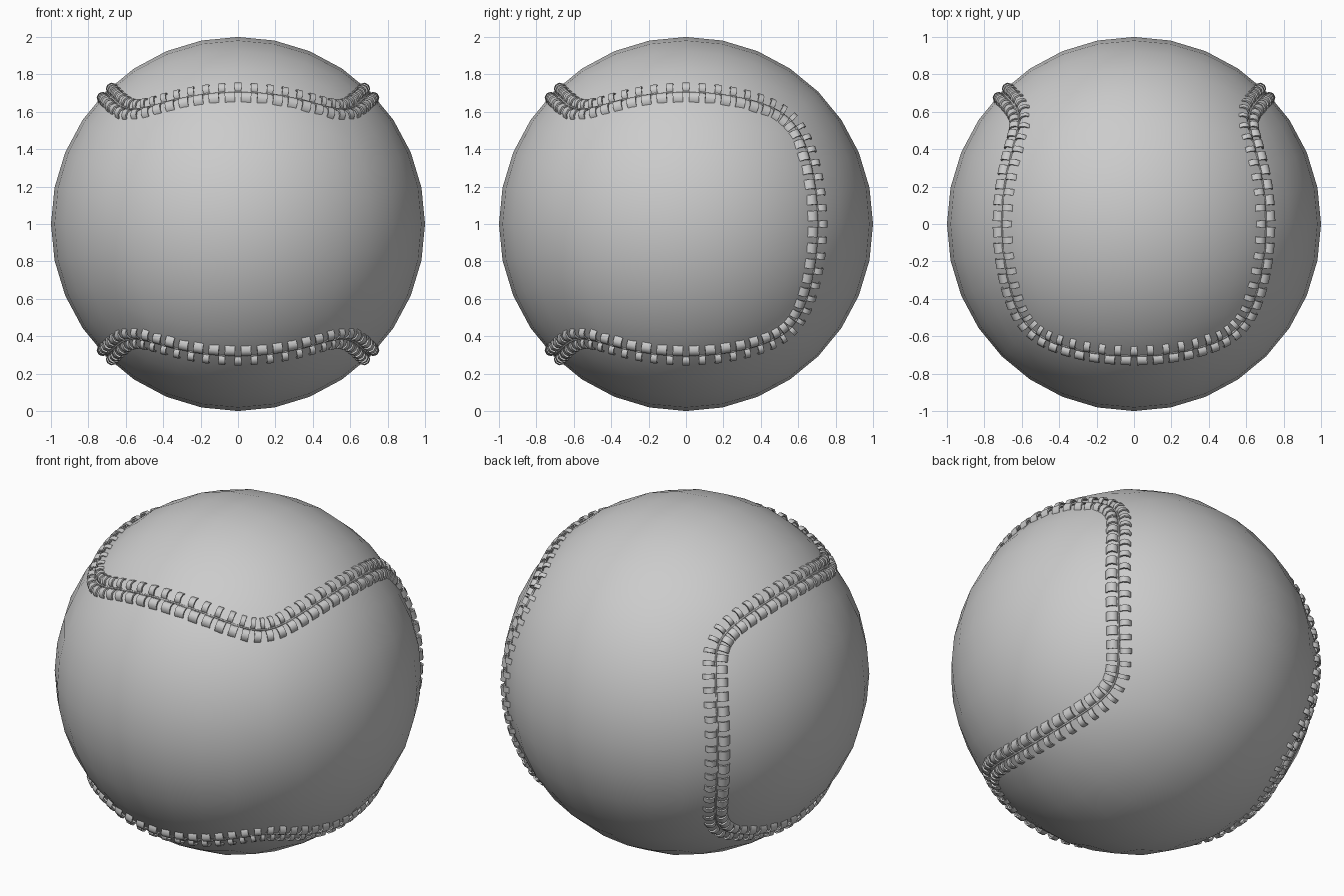
import bpy, bmesh, math
from mathutils import Vector

if "Cube" in bpy.data.objects:
    bpy.data.objects.remove(bpy.data.objects["Cube"])

CENTRE = Vector((0, 0, 1))
N = 16            # stitches per cube edge


def finish(bm, name, smooth=True):
    bmesh.ops.recalc_face_normals(bm, faces=bm.faces)
    me = bpy.data.meshes.new(name)
    bm.to_mesh(me)
    bm.free()
    ob = bpy.data.objects.new(name, me)
    bpy.context.collection.objects.link(ob)
    ob.location = CENTRE
    for p in me.polygons:
        p.use_smooth = smooth
    return ob


# Ball: cube gridded 8 x 8 per side, pushed out to a sphere at equal angles
bm = bmesh.new()
bmesh.ops.create_cube(bm, size=2)
bmesh.ops.subdivide_edges(bm, edges=bm.edges[:], cuts=7, use_grid_fill=True)
for v in bm.verts:
    v.co = Vector([math.tan(c * math.pi / 4) for c in v.co]).normalized()
finish(bm, "ball")

# Seam path: closed walk along eight cube edges, rounded at the corners
corners = [Vector(c) for c in ((-1, -1, 1), (1, -1, 1), (1, 1, 1), (1, 1, -1),
                               (1, -1, -1), (-1, -1, -1), (-1, 1, -1), (-1, 1, 1))]
SUB = 4           # path samples per stitch
path = []
for i, a in enumerate(corners):
    b = corners[(i + 1) % 8]
    path += [a.lerp(b, k / (N * SUB)).normalized() for k in range(N * SUB)]
M = len(path)
for _ in range(110):
    path = [(path[i - 1] + path[i] * 2 + path[(i + 1) % M]).normalized() for i in range(M)]


def frame(i):
    p = path[i % M]
    t = (path[(i + 1) % M] - path[(i - 1) % M])
    step = t.length / 2 * SUB
    t.normalize()
    return p, t, p.cross(t).normalized(), step


# Stitches: small arched plates running from the seam outwards
ARCH = ((0.002, 0.990), (0.012, 1.012), (0.032, 1.021), (0.054, 1.015), (0.073, 0.988))


def stitches(name, side, offset, width):
    bm = bmesh.new()
    for s in range(8 * N):
        p, t, n, step = frame(s * SUB + offset)
        half = width * step / 2
        rings = []
        for d, r in ARCH:
            base = (p + n * d * side).normalized()
            rings.append([bm.verts.new((base + t * half * e) * rr)
                          for e, rr in ((-1, r), (1, r), (1, r - 0.010), (-1, r - 0.010))])
        for a, b in zip(rings, rings[1:]):
            for k in range(4):
                j = (k + 1) % 4
                bm.faces.new((a[k], a[j], b[j], b[k]))
        bm.faces.new(rings[0])
        bm.faces.new(rings[-1])
    ob = finish(bm, name)
    bpy.ops.object.select_all(action='DESELECT')
    ob.select_set(True)
    bpy.context.view_layer.objects.active = ob
    bpy.ops.object.shade_smooth_by_angle(angle=math.radians(50))


stitches("narrow_stitches", 1, 0, 0.40)
stitches("wide_stitches", -1, SUB // 2, 0.62)

# Seam: thin cord between the two stitch rows
cu = bpy.data.curves.new("seam", 'CURVE')
cu.dimensions = '3D'
cu.bevel_depth = 0.005
cu.bevel_resolution = 1
sp = cu.splines.new('POLY')
pts = path[::2]
sp.points.add(len(pts) - 1)
for q, p in zip(sp.points, pts):
    q.co = (*(p * 0.997), 1)
sp.use_cyclic_u = True
seam = bpy.data.objects.new("seam", cu)
seam.location = CENTRE
bpy.context.collection.objects.link(seam)
